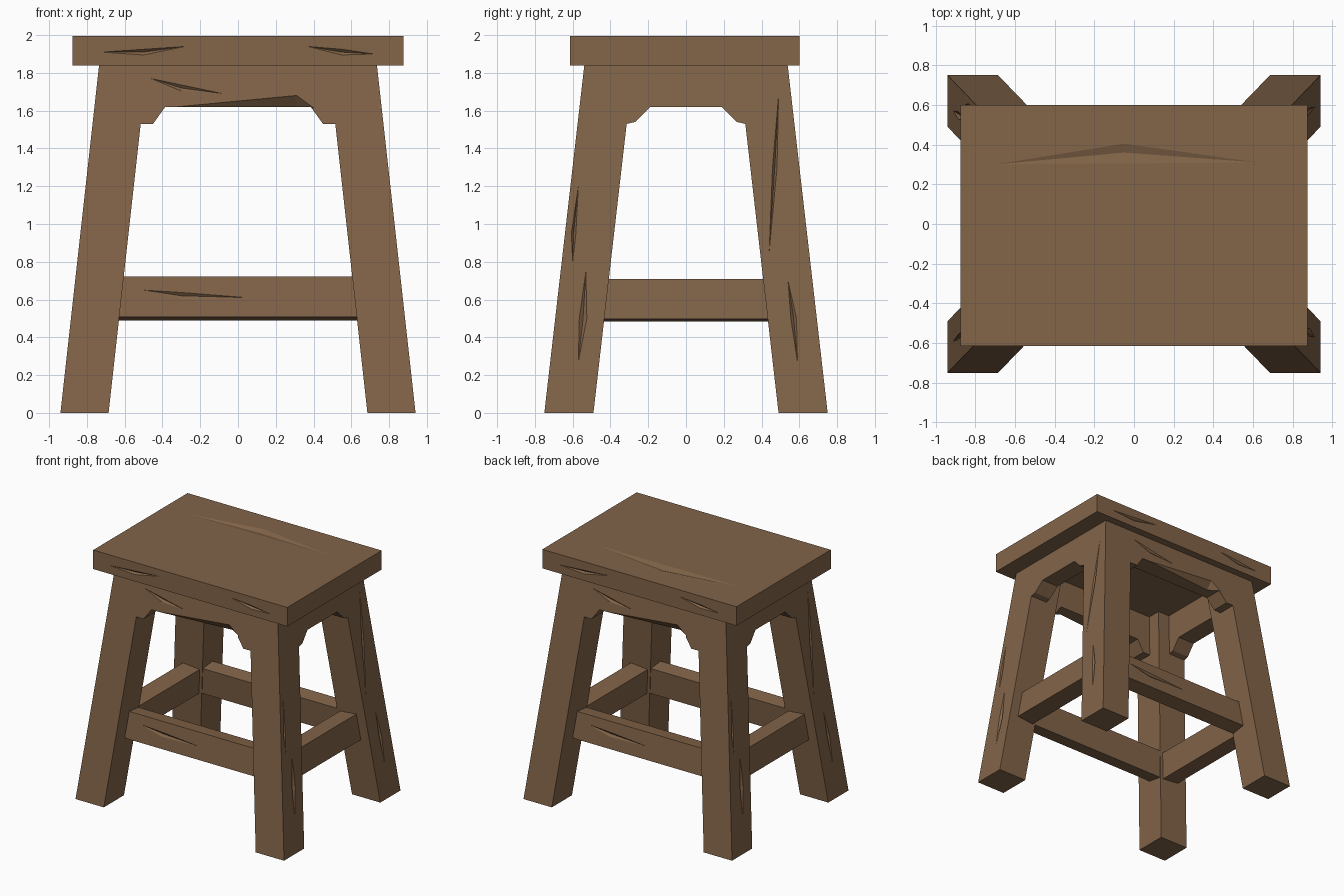
import bpy, bmesh
from mathutils import Vector

if "Cube" in bpy.data.objects:
    bpy.data.objects.remove(bpy.data.objects["Cube"])

wood = bpy.data.materials.new("wood")
wood.diffuse_color = (0.225, 0.128, 0.066, 1)
wood.use_nodes = True
wood.node_tree.nodes["Principled BSDF"].inputs["Base Color"].default_value = wood.diffuse_color

SX, SY = 0.111, 0.115          # inward lean of the legs per unit height


def out_x(z): return 0.94 - SX * z
def out_y(z): return 0.75 - SY * z
def in_x(z): return 0.685 - SX * z
def in_y(z): return 0.49 - SY * z


def make(name, bm):
    bmesh.ops.recalc_face_normals(bm, faces=bm.faces)
    me = bpy.data.meshes.new(name)
    bm.to_mesh(me)
    bm.free()
    me.materials.append(wood)
    ob = bpy.data.objects.new(name, me)
    bpy.context.collection.objects.link(ob)
    return ob


def loft(name, ring_a, ring_b):
    """Solid between two matching outlines."""
    bm = bmesh.new()
    a = [bm.verts.new(p) for p in ring_a]
    b = [bm.verts.new(p) for p in ring_b]
    n = len(a)
    bm.faces.new(a)
    bm.faces.new(b[::-1])
    for i in range(n):
        bm.faces.new((a[i], b[i], b[(i + 1) % n], a[(i + 1) % n]))
    return make(name, bm)


def box(name, x0, x1, y0, y1, z0, z1):
    r = [(x0, y0), (x1, y0), (x1, y1), (x0, y1)]
    return loft(name, [(x, y, z0) for x, y in r], [(x, y, z1) for x, y in r])


def gouge(target, a, b, mid, width, depth):
    """Carve a long splinter-shaped nick with its widest point at mid."""
    a, b, mid, width, depth = map(Vector, (a, b, mid, width, depth))
    bm = bmesh.new()
    for p in (a, b, mid + width, mid - width, mid + depth, mid - depth):
        bm.verts.new(p)
    bmesh.ops.convex_hull(bm, input=bm.verts[:])
    cutter = make("cutter", bm)
    mod = target.modifiers.new("nick", 'BOOLEAN')
    mod.operation, mod.solver, mod.object = 'DIFFERENCE', 'EXACT', cutter
    dg = bpy.context.evaluated_depsgraph_get()
    me = bpy.data.meshes.new_from_object(target.evaluated_get(dg))
    target.modifiers.clear()
    target.data = me
    bpy.data.objects.remove(cutter)


# seat
seat = box("seat", -0.875, 0.875, -0.615, 0.6, 1.84, 1.995)

# splayed legs
legs = {}
for sy, fb in ((-1, "front"), (1, "back")):
    for sx, lr in ((-1, "left"), (1, "right")):
        def ring(z):
            return [(sx * x, sy * y, z) for x, y in (
                (in_x(z), in_y(z)), (out_x(z), in_y(z)),
                (out_x(z), out_y(z)), (in_x(z), out_y(z)))]
        legs[sx, sy] = loft(f"{fb}_{lr}_leg", ring(0.0), ring(1.84))

# aprons with stepped corner brackets, flush with the leg faces
T = 0.15
half_long = [(in_x(1.84), 1.84), (in_x(1.53), 1.53), (0.45, 1.53), (0.385, 1.62)]
half_short = [(in_y(1.84), 1.84), (in_y(1.53), 1.53), (0.27, 1.54), (0.19, 1.62)]


def full(half): return half + [(-u, z) for u, z in reversed(half)]


aprons = {}
for s, n in ((-1, "front"), (1, "back")):
    p = full(half_long)
    aprons[n] = loft(n + "_apron", [(x, s * out_y(z), z) for x, z in p],
                     [(x, s * (out_y(z) - T), z) for x, z in p])
for s, n in ((-1, "left"), (1, "right")):
    p = full(half_short)
    aprons[n] = loft(n + "_apron", [(s * out_x(z), y, z) for y, z in p],
                     [(s * (out_x(z) - T), y, z) for y, z in p])

# lower stretchers, tilted with the lean of the legs
bars = {}
for s, n in ((-1, "front"), (1, "back")):
    sec = [(out_y(z) - d, z) for d, z in
           ((0.13, 0.508), (0.13, 0.722), (0.255, 0.708), (0.255, 0.49))]
    bars[n] = loft(n + "_stretcher", [(-0.7, s * y, z) for y, z in sec],
                   [(0.7, s * y, z) for y, z in sec])
for s, n in ((-1, "left"), (1, "right")):
    sec = [(out_x(z) - d, z) for d, z in
           ((0.08, 0.498), (0.08, 0.71), (0.23, 0.695), (0.23, 0.484))]
    bars[n] = loft(n + "_stretcher", [(s * x, -0.47, z) for x, z in sec],
                   [(s * x, 0.47, z) for x, z in sec])

# long split on the seat top
gouge(seat, (-0.7, 0.3, 1.995), (0.62, 0.31, 1.995), (-0.05, 0.36, 1.995),
      (0, 0.045, 0), (0, 0, 0.015))

# nicks on front and right, repeated on back and left by a half turn
for s, fb, lr in ((1, "front", "right"), (-1, "back", "left")):
    ys = -0.615 if s == 1 else -0.6

    def front(target, a, b, m, w, d, surf):
        pt = lambda q: (s * q[0], s * surf(q[1]), q[1])
        gouge(target, pt(a), pt(b), pt(m), (0, 0, w), (0, s * d, 0))

    def lean(z): return -out_y(z)
    def bar(z): return 0.13 - out_y(z)
    front(seat, (-0.72, 1.91), (-0.28, 1.94), (-0.5, 1.91), 0.015, 0.015, lambda z: ys)
    front(seat, (0.37, 1.94), (0.72, 1.9), (0.55, 1.91), 0.015, 0.015, lambda z: ys)
    front(aprons[fb], (-0.46, 1.77), (-0.08, 1.69), (-0.3, 1.72), 0.018, 0.015, lean)
    front(aprons[fb], (-0.38, 1.615), (0.4, 1.615), (0.31, 1.615), 0.075, 0.06, lean)
    front(bars[fb], (-0.5, 0.65), (0.05, 0.61), (-0.3, 0.62), 0.02, 0.015, bar)

    # splits running down the side faces of the legs
    for sy, a, b, m, w in ((1, (0.49, 1.68), (0.44, 0.85), (0.47, 1.3), 0.012),
                           (1, (0.54, 0.7), (0.59, 0.27), (0.57, 0.5), 0.015),
                           (-1, (-0.57, 1.2), (-0.6, 0.8), (-0.595, 0.95), 0.012),
                           (-1, (-0.53, 0.75), (-0.57, 0.27), (-0.545, 0.5), 0.02)):
        pt = lambda q: (s * out_x(q[1]), s * q[0], q[1])
        gouge(legs[s, s * sy], pt(a), pt(b), pt(m), (0, w, 0), (0.015, 0, 0))
